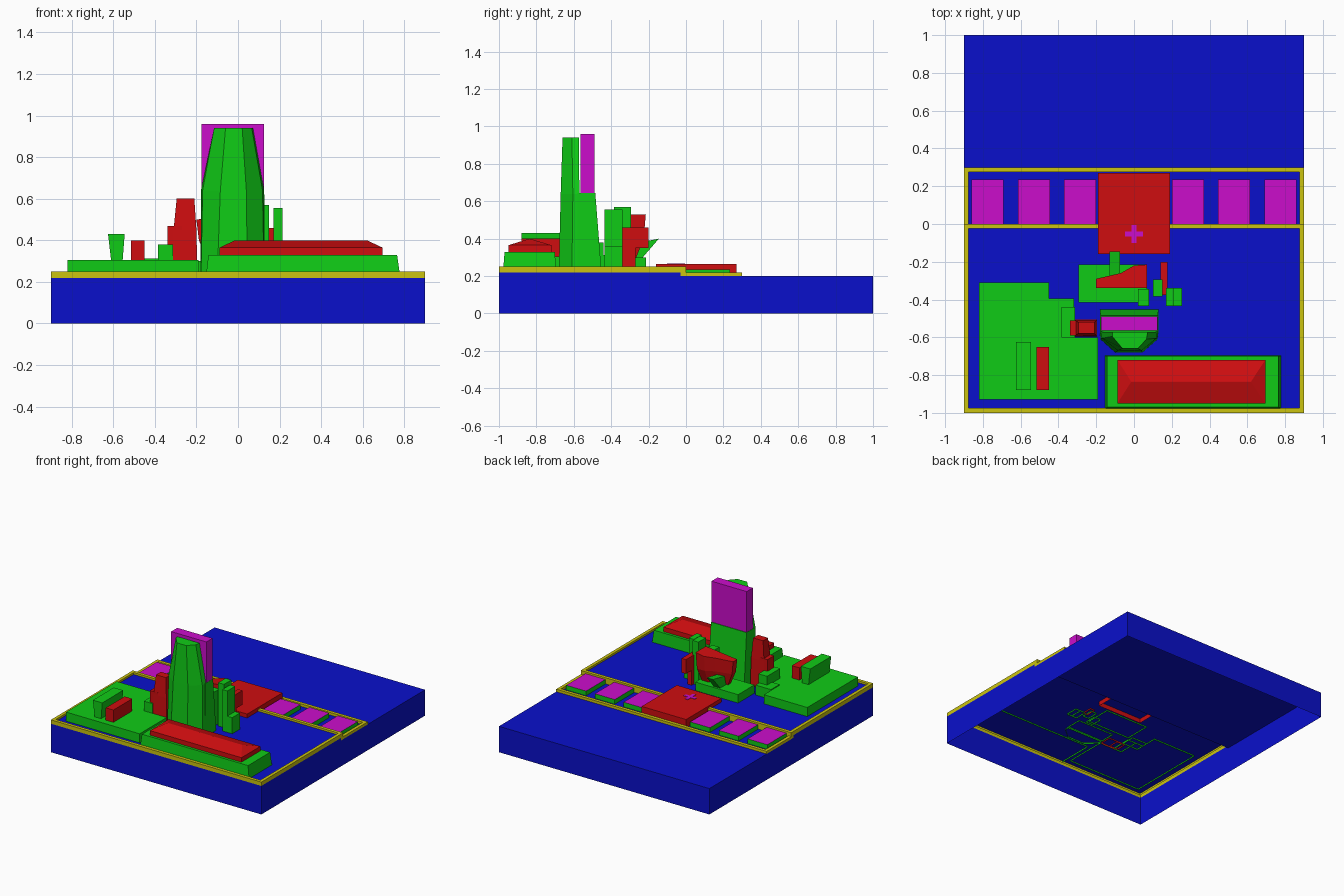
import bpy, bmesh

if "Cube" in bpy.data.objects:
    bpy.data.objects.remove(bpy.data.objects["Cube"])

COLS = {"blue": (0.003, 0.005, 0.6, 1), "green": (0.005, 0.6, 0.008, 1), "red": (0.62, 0.004, 0.005, 1),
        "magenta": (0.6, 0.004, 0.6, 1), "yellow": (0.6, 0.55, 0.005, 1)}
MATS = {}
for n, c in COLS.items():
    MATS[n] = bpy.data.materials.new(n)
    MATS[n].diffuse_color = c

DECK, SUNK = 0.235, 0.225   # front deck height, where building walls start


def loft(name, col, loops, cap0=False, cap1=True):
    """Skin equal-length loops of 3D points; the bottom is open by default."""
    bm = bmesh.new()
    rings = [[bm.verts.new(p) for p in l] for l in loops]
    n = len(rings[0])
    for a, b in zip(rings, rings[1:]):
        for i in range(n):
            j = (i + 1) % n
            bm.faces.new((a[i], a[j], b[j], b[i]))
    if cap0:
        bm.faces.new(rings[0][::-1])
    if cap1:
        bm.faces.new(rings[-1])
    if len(loops) > 1:
        bmesh.ops.recalc_face_normals(bm, faces=bm.faces)
    me = bpy.data.meshes.new(name)
    bm.to_mesh(me)
    bm.free()
    me.materials.append(MATS[col])
    ob = bpy.data.objects.new(name, me)
    bpy.context.collection.objects.link(ob)
    return ob


def rect(x0, x1, y0, y1, z):
    return [(x0, y0, z), (x1, y0, z), (x1, y1, z), (x0, y1, z)]


def lift(pts, z):
    return [(x, y, z) for x, y in pts]


def block(name, col, x0, x1, y0, y1, z0, z1, cap0=False):
    return loft(name, col, [rect(x0, x1, y0, y1, z0), rect(x0, x1, y0, y1, z1)], cap0)


def rim(name, y0, y1, z0, z1, w=0.025):
    """Raised border: outer wall, flat top, inner wall."""
    o, i = (-.9, .9, y0, y1), (-.9 + w, .9 - w, y0 + w, y1 - w)
    loft(name, "yellow", [rect(*o, z0), rect(*o, z1), rect(*i, z1), rect(*i, z0)], cap1=False)


# Hollow base: perimeter walls and decks
top = [(-.9, -1, .22), (.9, -1, .22), (.9, -.03, .22), (.9, -.03, .2), (.9, 1, .2),
       (-.9, 1, .2), (-.9, -.03, .2), (-.9, -.03, .22)]
loft("base_walls", "blue", [[(x, y, 0) for x, y, z in top], top], cap1=False)
loft("rear_deck", "blue", [rect(-.9, .9, -.03, 1, .2)])
loft("front_deck", "blue", [rect(-.88, .88, -.98, -.02, DECK)])
rim("front_rim", -1, 0, .22, .25)
rim("rear_rim", -.03, .3, .2, .22)

# Row of pads either side of the plaza
for s in (-1, 1):
    for k, c in enumerate((.285, .53, .775)):
        x0, x1 = s * c - .085, s * c + .085
        loft(f"pad_{s}_{k}", "green", [rect(x0, x1, 0, .235, .2), rect(x0, x1, 0, .235, .236)], cap1=False)
        loft(f"pad_top_{s}_{k}", "magenta", [rect(x0, x1, 0, .235, .236)])

# Plaza with cross marker
block("plaza", "red", -.19, .19, -.16, .27, .2, .265)
a, w, cy = .048, .013, -.053
cross = [(-w, -a), (w, -a), (w, -w), (a, -w), (a, w), (w, w), (w, a), (-w, a), (-w, w), (-a, w), (-a, -w), (-w, -w)]
loft("plaza_cross", "magenta", [lift([(x, y + cy) for x, y in cross], z) for z in (.26, .268)])

# Left podium and its rooftop blocks
podium = [(-.82, -.93), (-.19, -.93), (-.19, -.6), (-.385, -.6), (-.385, -.5), (-.45, -.44), (-.45, -.31), (-.82, -.31)]
podium[4:6] = [(-.385, -.44), (-.45, -.44)]
loft("podium", "green", [lift(podium, SUNK), lift(podium, .305)])
block("podium_step_low", "green", -.45, -.318, -.5, -.395, SUNK, .312)
block("podium_step_high", "green", -.385, -.312, -.6, -.44, SUNK, .38)
loft("roof_slab_green", "green", [rect(-.61, -.555, -.88, -.625, .3), rect(-.625, -.545, -.88, -.625, .43)])
block("roof_slab_red", "red", -.515, -.45, -.88, -.65, .3, .4)

# Red stepped turret
block("turret_low", "red", -.34, -.27, -.59, -.51, SUNK, .47)
loft("turret_high", "red", [rect(-.315, -.195, -.595, -.505, SUNK), rect(-.31, -.2, -.59, -.51, .45),
                            rect(-.295, -.21, -.58, -.52, .6)])

# Right hall with hipped roof
loft("hall", "green", [rect(-.155, .78, -.978, -.697, SUNK), rect(-.142, .765, -.97, -.7, .33)])
loft("hall_roof", "red", [rect(-.088, .695, -.95, -.72, .32), rect(-.088, .695, -.95, -.72, .365),
                          rect(-.015, .62, -.836, -.834, .4)])

# Main tower: faceted front, back wing and upper slab
foot = [(-.18, -.57), (-.178, -.61), (-.1, -.68), (.045, -.68), (.125, -.61), (.128, -.57)]
mid = [(-.178, -.57), (-.17, -.605), (-.085, -.67), (.04, -.67), (.118, -.605), (.125, -.57)]
crown = [(-.115, -.573), (-.115, -.595), (-.06, -.66), (.02, -.66), (.066, -.61), (.072, -.573)]
loft("tower_front", "green", [lift(foot, SUNK), lift(mid, .64), lift(crown, .94)])
loft("tower_wing", "green", [rect(-.18, .13, -.58, -.452, SUNK), rect(-.178, .126, -.58, -.485, .645)])
block("tower_slab", "magenta", -.176, .125, -.565, -.49, .64, .96, True)

# Low block behind the tower, with a pointed prow
block("rear_block", "green", -.295, .07, -.415, -.215, SUNK, .3)
prow = [(-.3, .29), (-.24, .29), (-.145, .4), (-.3, .37)]
loft("prow", "green", [[(x, y, z) for y, z in prow] for x in (-.13, -.075)], True)

# Red hull-shaped hall overhanging the block
hull = [(-.2, -.34), (.068, -.34), (.068, -.215), (0, -.22), (-.07, -.26), (-.2, -.29)]
heights = [.5, .53, .53, .515, .505, .5]
keel = [(-.14, -.34), (.05, -.34), (.05, -.27), (0, -.27), (-.06, -.285), (-.14, -.31)]
loft("hull", "red", [lift(keel, .29), lift([(x * .8 + u * .2, y * .8 + v * .2) for (x, y), (u, v) in zip(hull, keel)], .4),
                     [(x, y, z) for (x, y), z in zip(hull, heights)]], True)

# Cluster of slim green stacks and a red fin to the right
block("stack_a", "green", .1, .15, -.385, -.295, SUNK, .57)
block("stack_b", "green", .17, .213, -.435, -.34, SUNK, .555)
block("stack_c", "green", .213, .255, -.435, -.34, SUNK, .36)
block("stack_d", "green", .02, .08, -.435, -.345, SUNK, .5)
block("fin_foot", "red", .14, .178, -.35, -.27, SUNK, .37)
block("fin", "red", .14, .178, -.375, -.2, .35, .46, True)

for m in bpy.data.materials:
    if m.users and not m.is_grease_pencil:
        m.use_nodes = True
        m.node_tree.nodes["Principled BSDF"].inputs["Base Color"].default_value = m.diffuse_color
